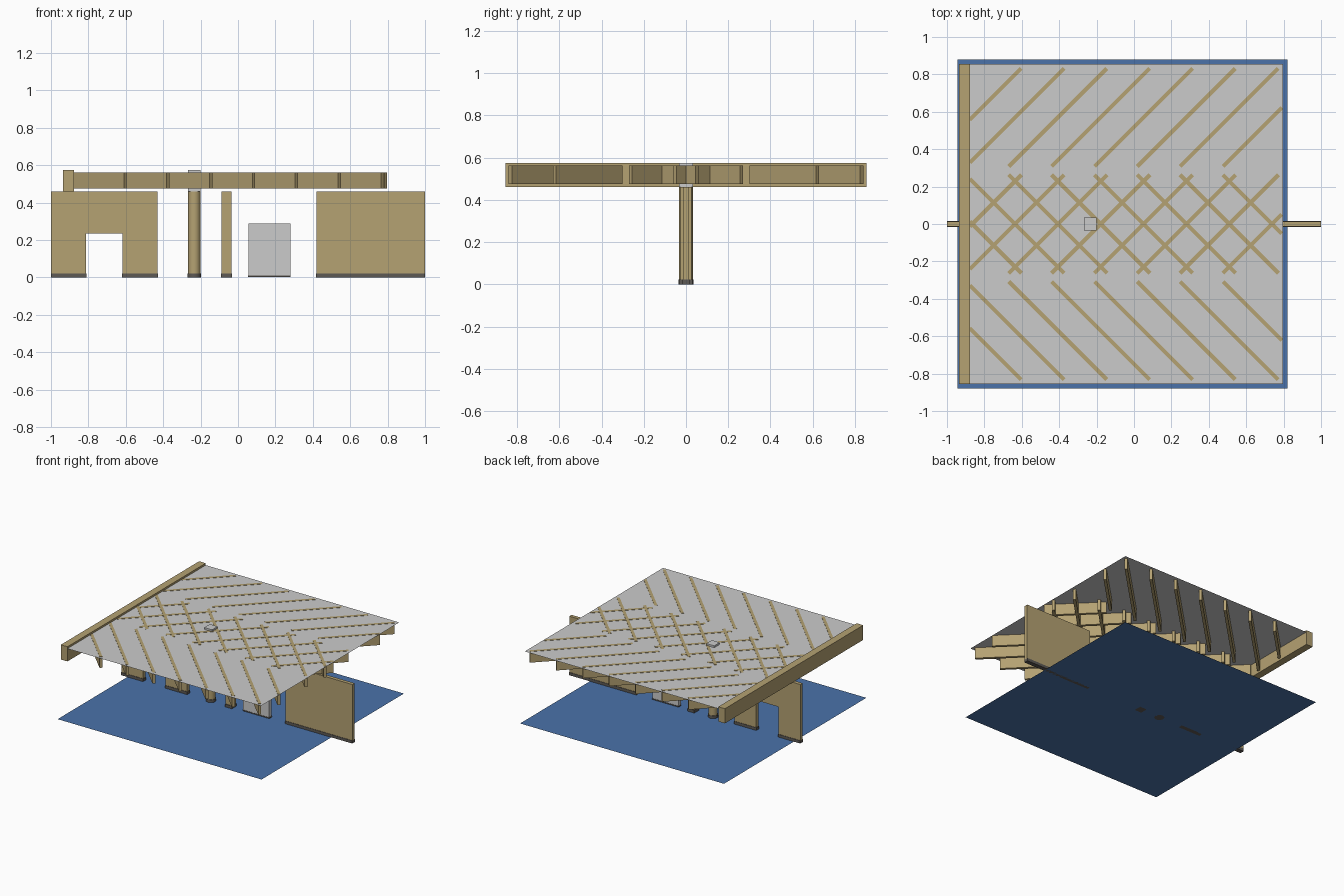
import bpy, bmesh, math

if "Cube" in bpy.data.objects:
    bpy.data.objects.remove(bpy.data.objects["Cube"])


def material(name, rgb):
    m = bpy.data.materials.new(name)
    m.diffuse_color = (*rgb, 1)
    m.use_nodes = True
    m.node_tree.nodes["Principled BSDF"].inputs["Base Color"].default_value = m.diffuse_color
    return m


TAN = material("timber", (0.46, 0.36, 0.17))
BLUE = material("floor_blue", (0.07, 0.17, 0.40))
DARK = material("base_dark", (0.11, 0.10, 0.09))


def finish(bm, name, mat=None):
    bmesh.ops.recalc_face_normals(bm, faces=bm.faces)
    me = bpy.data.meshes.new(name)
    bm.to_mesh(me)
    bm.free()
    ob = bpy.data.objects.new(name, me)
    bpy.context.collection.objects.link(ob)
    if mat:
        me.materials.append(mat)
    return ob


def prism(name, pts, axis, a, b, mat=None):
    """Extrude an outline from a to b along z (xy outline) or y (xz outline)."""
    bm = bmesh.new()
    place = (lambda p: (p[0], p[1], a)) if axis == 'z' else (lambda p: (p[0], a, p[1]))
    f = bm.faces.new([bm.verts.new(place(p)) for p in pts])
    if b != a:
        new = bmesh.ops.extrude_face_region(bm, geom=[f])["geom"]
        move = (0, 0, b - a) if axis == 'z' else (0, b - a, 0)
        bmesh.ops.translate(bm, vec=move,
                            verts=[v for v in new if isinstance(v, bmesh.types.BMVert)])
    return finish(bm, name, mat)


def box(name, x0, x1, y0, y1, z0, z1, mat=None):
    return prism(name, [(x0, y0), (x1, y0), (x1, y1), (x0, y1)], 'z', z0, z1, mat)


def cylinder(name, x, r, z0, z1, mat):
    n = 24
    ring = [(x + r * math.cos(2 * math.pi * i / n), r * math.sin(2 * math.pi * i / n))
            for i in range(n)]
    ob = prism(name, ring, 'z', z0, z1, mat)
    bpy.context.view_layer.objects.active = ob
    ob.select_set(True)
    bpy.ops.object.shade_smooth_by_angle()
    ob.select_set(False)


# Floor and roof sheets
floor = box("floor_sheet", -0.945, 0.82, -0.88, 0.88, 0, 0, BLUE)
roof = box("roof_sheet", -0.88, 0.797, -0.855, 0.855, 0.56, 0.56)

# Edge beam along the left side
box("edge_beam", -0.935, -0.878, -0.855, 0.855, 0.46, 0.575, TAN)

# Walls with a doorway notch on the left, and dark bases
T, BASE, TOP = 0.014, 0.022, 0.46
prism("left_wall", [(-1, BASE), (-0.812, BASE), (-0.812, 0.235), (-0.617, 0.235),
                    (-0.617, BASE), (-0.43, BASE), (-0.43, TOP), (-1, TOP)], 'y', -T, T, TAN)
box("right_wall", 0.42, 1.0, -T, T, BASE, TOP, TAN)
for x0, x1 in ((-1, -0.81), (-0.62, -0.428), (0.418, 1.0)):
    box("wall_base", x0, x1, -0.017, 0.017, 0, BASE, DARK)

# Round post with square cap, and square post
cylinder("round_post", -0.234, 0.033, BASE, TOP, TAN)
cylinder("round_post_base", -0.234, 0.036, 0, BASE, DARK)
box("post_cap", -0.268, -0.2, -0.034, 0.034, TOP, 0.575)
box("square_post", -0.088, -0.036, -0.026, 0.026, BASE, TOP, TAN)
box("square_post_base", -0.092, -0.032, -0.03, 0.03, 0, BASE, DARK)

# Low grey panel
box("low_panel", 0.055, 0.28, -T, T, 0.01, 0.288)
box("low_panel_base", 0.053, 0.282, -0.016, 0.016, 0.002, 0.01, DARK)

# Diagonal joists on lines x + y = c, clipped at the roof edges, mirrored in y
X0, X1, H = -0.878, 0.79, 0.0075


def joists(name, first, y_hi, y_lo):
    for k in range(8):
        c = first + 0.229 * k
        xa, xb = max(c - y_hi, X0), min(c - y_lo, X1)
        ya, yb = c - xa, c - xb
        for s in (1, -1):
            pts = [(xa - H, s * (ya - H)), (xb - H, s * (yb - H)),
                   (xb + H, s * (yb + H)), (xa + H, s * (ya + H))]
            prism(name, pts, 'z', 0.475, 0.562, TAN)


joists("outer_joist", -1.435, -0.308, -0.832)
joists("middle_joist", -0.865, 0.263, -0.263)
